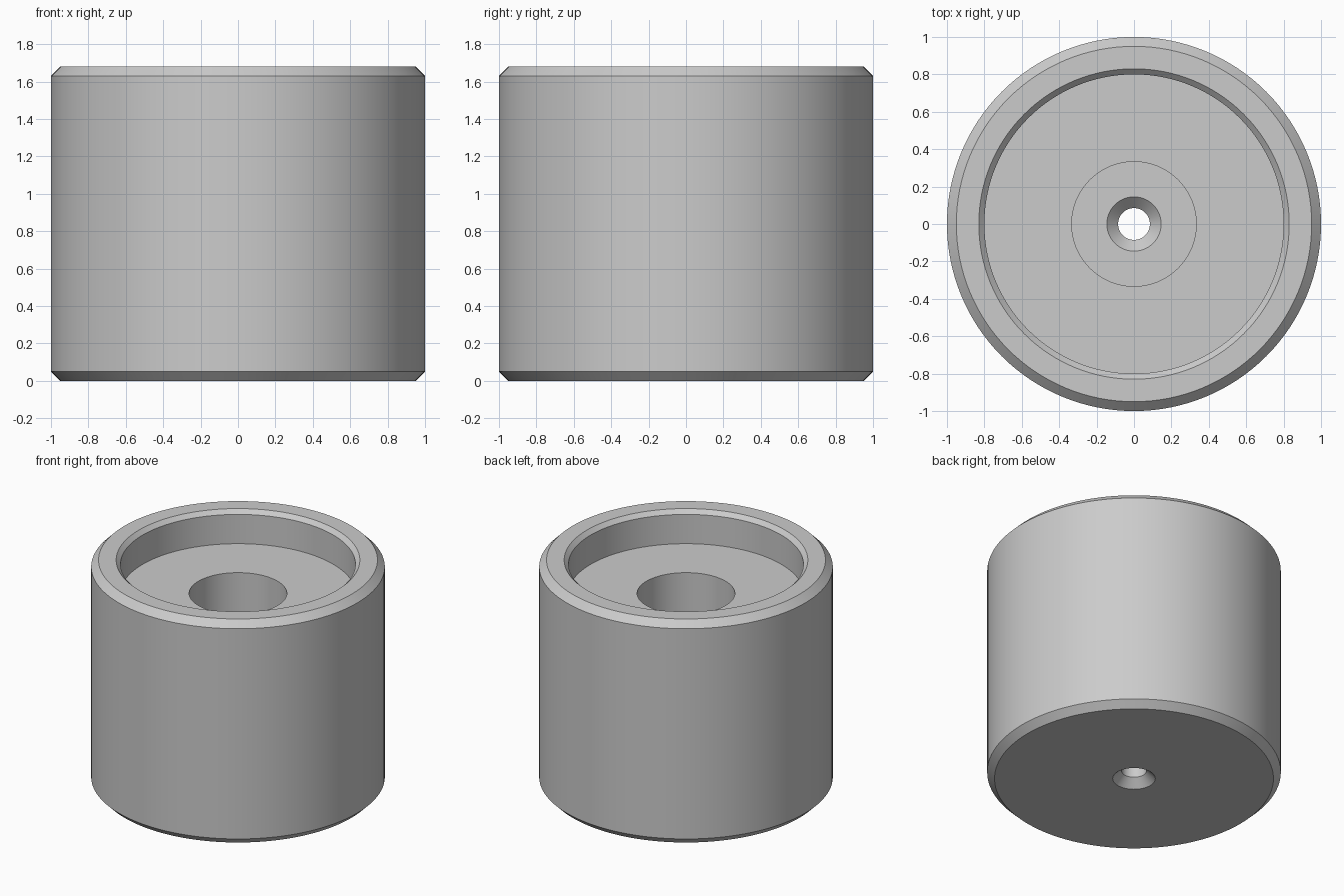
import bpy
import bmesh
import math

SEGMENTS = 128

cube = bpy.data.objects.get("Cube")
if cube:
    bpy.data.objects.remove(cube, do_unlink=True)


def make_material(name, colour):
    mat = bpy.data.materials.new(name)
    mat.use_nodes = True
    mat.diffuse_color = colour
    mat.node_tree.nodes["Principled BSDF"].inputs["Base Color"].default_value = colour
    return mat


def lathe(name, profile, mat):
    """Turn a closed (radius, height) outline around the z axis."""
    bm = bmesh.new()
    rings = []
    for i in range(SEGMENTS):
        a = 2 * math.pi * i / SEGMENTS
        rings.append([bm.verts.new((r * math.cos(a), r * math.sin(a), z))
                      for r, z in profile])
    count = len(profile)
    for i, ring in enumerate(rings):
        nxt = rings[(i + 1) % SEGMENTS]
        for j in range(count):
            k = (j + 1) % count
            bm.faces.new((ring[j], nxt[j], nxt[k], ring[k]))
    bmesh.ops.recalc_face_normals(bm, faces=bm.faces)
    mesh = bpy.data.meshes.new(name)
    bm.to_mesh(mesh)
    bm.free()
    mesh.materials.append(mat)
    obj = bpy.data.objects.new(name, mesh)
    bpy.context.collection.objects.link(obj)
    bpy.ops.object.select_all(action="DESELECT")
    obj.select_set(True)
    bpy.context.view_layer.objects.active = obj
    bpy.ops.object.shade_smooth_by_angle(angle=math.radians(30))
    return obj


grey = make_material("plain grey", (0.6, 0.6, 0.6, 1))

# Main sizes
height, bevel = 1.68, 0.05
recess_r, recess_z, lip = 0.80, 1.43, 0.03
bore_r, bore_z = 0.333, 0.25
hole_r, sink = 0.085, 0.06

# Chamfered cylinder with a top recess, a deep bore and a countersunk hole
lathe("cylinder_body", [
    (hole_r + sink, 0), (1 - bevel, 0), (1, bevel),
    (1, height - bevel), (1 - bevel, height),
    (recess_r + lip, height), (recess_r, height - lip), (recess_r, recess_z),
    (bore_r, recess_z), (bore_r, bore_z),
    (hole_r + sink, bore_z), (hole_r, bore_z - sink), (hole_r, sink),
], grey)
